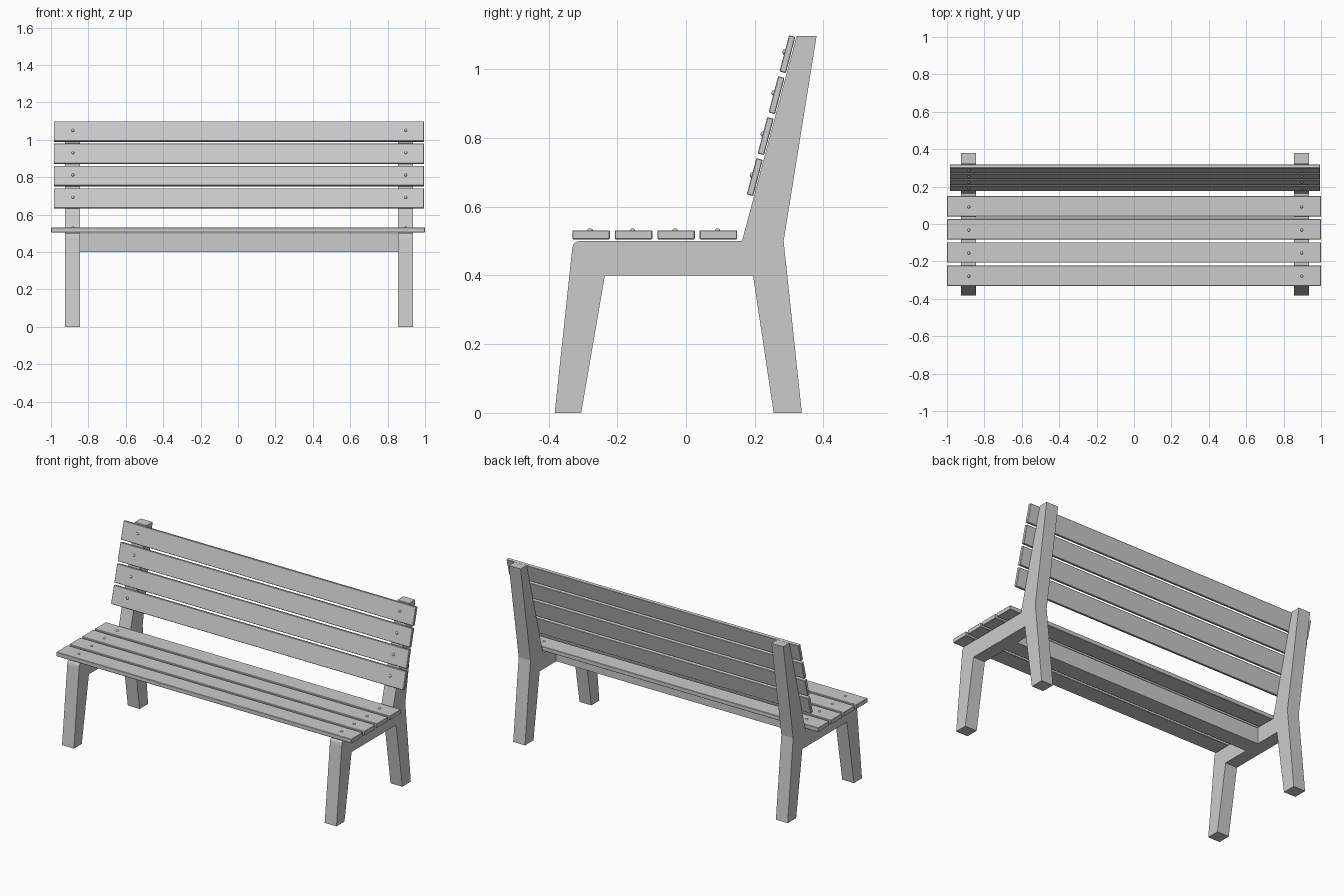
import bpy, bmesh
from math import atan2
from mathutils import Matrix, Vector

if "Cube" in bpy.data.objects:
    bpy.data.objects.remove(bpy.data.objects["Cube"])

FRAME_X = (-0.885, 0.895)
TILT = atan2(0.157, 0.595)      # lean of the backrest


def make_object(name, bm):
    bmesh.ops.recalc_face_normals(bm, faces=bm.faces)
    mesh = bpy.data.meshes.new(name)
    bm.to_mesh(mesh)
    bm.free()
    obj = bpy.data.objects.new(name, mesh)
    bpy.context.collection.objects.link(obj)
    return obj


def box(name, center, size, tilt=0.0, bevel=0.0):
    bm = bmesh.new()
    bmesh.ops.create_cube(bm, size=1.0, matrix=Matrix.Diagonal((*size, 1)))
    if bevel:
        bmesh.ops.bevel(bm, geom=bm.edges[:], offset=bevel, segments=1, affect='EDGES')
    obj = make_object(name, bm)
    obj.location = center
    obj.rotation_euler.x = tilt
    return obj


def bolt(name, center, tilt):
    # Low domed head, its pole along the slat normal
    bm = bmesh.new()
    bmesh.ops.create_uvsphere(bm, u_segments=12, v_segments=8, radius=0.008)
    for f in bm.faces:
        f.smooth = True
    obj = make_object(name, bm)
    obj.scale.z = 0.8
    obj.location = center
    obj.rotation_euler.x = tilt


# Side frames: legs, seat bearer and back post in one profile
profile = [(-0.382, 0), (-0.305, 0), (-0.236, 0.4), (0.195, 0.4), (0.255, 0),
           (0.337, 0), (0.284, 0.5), (0.38, 1.097), (0.322, 1.097), (0.163, 0.5),
           (-0.31, 0.5), (-0.321, 0.497), (-0.328, 0.49), (-0.331, 0.478)]
for side, x in zip(("left", "right"), FRAME_X):
    bm = bmesh.new()
    face = bm.faces.new([bm.verts.new((x - 0.04, y, z)) for y, z in profile])
    ext = bmesh.ops.extrude_face_region(bm, geom=[face])
    verts = [v for v in ext["geom"] if isinstance(v, bmesh.types.BMVert)]
    bmesh.ops.translate(bm, verts=verts, vec=(0.08, 0, 0))
    make_object(side + "_frame", bm)

# Rail joining the frames under the seat
box("cross_rail", (0.005, -0.015, 0.449), (1.70, 0.10, 0.098))

for i in range(4):
    # Seat slats
    y = -0.276 + i * 0.1235
    box(f"seat_slat_{i}", (0, y, 0.518), (2.0, 0.109, 0.026), bevel=0.002)
    # Backrest slats
    c = Vector((0.005, 0.2 + i * 0.0317, 0.686 + i * 0.1192))
    box(f"back_slat_{i}", c, (1.98, 0.019, 0.109), tilt=-TILT, bevel=0.002)
    # Bolt heads through every slat into the frames
    front = Matrix.Rotation(-TILT, 3, 'X') @ Vector((0, -0.0095, 0.004))
    for side, x in zip(("left", "right"), FRAME_X):
        bolt(f"seat_bolt_{side}_{i}", (x + 0.002, y - 0.003, 0.5305), 0)
        bolt(f"back_bolt_{side}_{i}", (x + 0.002, c.y + front.y, c.z + front.z),
             1.5708 - TILT)
